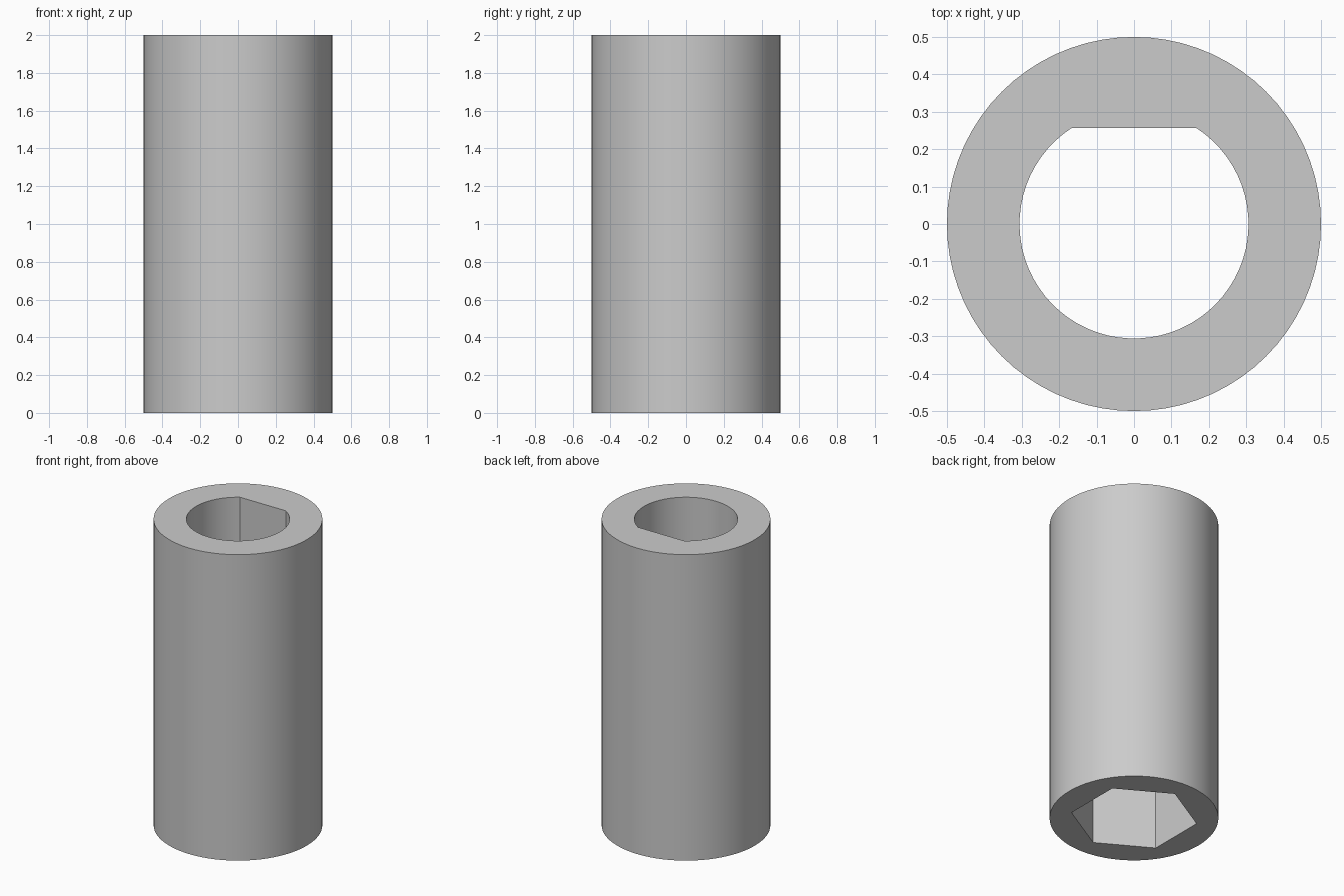
import bpy
import bmesh
from math import cos, sin, pi, radians, asin, sqrt

cube = bpy.data.objects.get("Cube")
if cube:
    bpy.data.objects.remove(cube, do_unlink=True)

HEIGHT = 2.0
OUTER_R = 0.5
BORE_R = 0.306
FLAT_Y = 0.257
HEX_R = 0.376
HEX_DEPTH = 1.0
SEGMENTS = 72


def arc(radius, start, end, count, closed=False):
    """Points along an arc; a closed arc leaves out its last point."""
    steps = count if closed else count - 1
    return [(radius * cos(start + (end - start) * i / steps),
             radius * sin(start + (end - start) * i / steps))
            for i in range(count)]


# Cross-sections: round outside, bore with one flat, hexagonal socket
circle = arc(OUTER_R, 0, 2 * pi, SEGMENTS, closed=True)
corner = asin(FLAT_Y / BORE_R)
d_bore = arc(BORE_R, pi - corner, 2 * pi + corner, 56)
hexagon = arc(HEX_R, radians(90), radians(450), 6, closed=True)

bm = bmesh.new()


def add_loop(points, z):
    verts = [bm.verts.new((x, y, z)) for x, y in points]
    edges = [bm.edges.new((verts[i - 1], verts[i])) for i in range(len(verts))]
    return verts, edges


def add_wall(points, z0, z1):
    """Straight wall between two heights; returns its bottom and top edges."""
    low, low_edges = add_loop(points, z0)
    high, high_edges = add_loop(points, z1)
    for i in range(len(points)):
        bm.faces.new((low[i - 1], low[i], high[i], high[i - 1]))
    return low_edges, high_edges


# Outer wall and the two hole sections
outer_low, outer_high = add_wall(circle, 0, HEIGHT)
hex_low, hex_high = add_wall(hexagon, 0, HEX_DEPTH)
bore_low, bore_high = add_wall(d_bore, HEX_DEPTH, HEIGHT)

# Bottom ring, inner ledge and top ring
for rim, hole in ((outer_low, hex_low), (hex_high, bore_low), (outer_high, bore_high)):
    bmesh.ops.triangle_fill(bm, edges=rim + hole, use_beauty=True)
bmesh.ops.recalc_face_normals(bm, faces=bm.faces[:])

mesh = bpy.data.meshes.new("coupling_sleeve")
bm.to_mesh(mesh)
bm.free()
sleeve = bpy.data.objects.new("coupling_sleeve", mesh)
bpy.context.collection.objects.link(sleeve)

# Plain grey material
grey = bpy.data.materials.new("light_grey")
color = (0.6, 0.6, 0.6, 1.0)
grey.use_nodes = True
grey.diffuse_color = color
for node in grey.node_tree.nodes:
    if node.type == 'BSDF_PRINCIPLED':
        node.inputs["Base Color"].default_value = color
mesh.materials.append(grey)

# Smooth curved walls, crisp corners
bpy.ops.object.select_all(action='DESELECT')
sleeve.select_set(True)
bpy.context.view_layer.objects.active = sleeve
bpy.ops.object.shade_smooth_by_angle(angle=radians(25))
